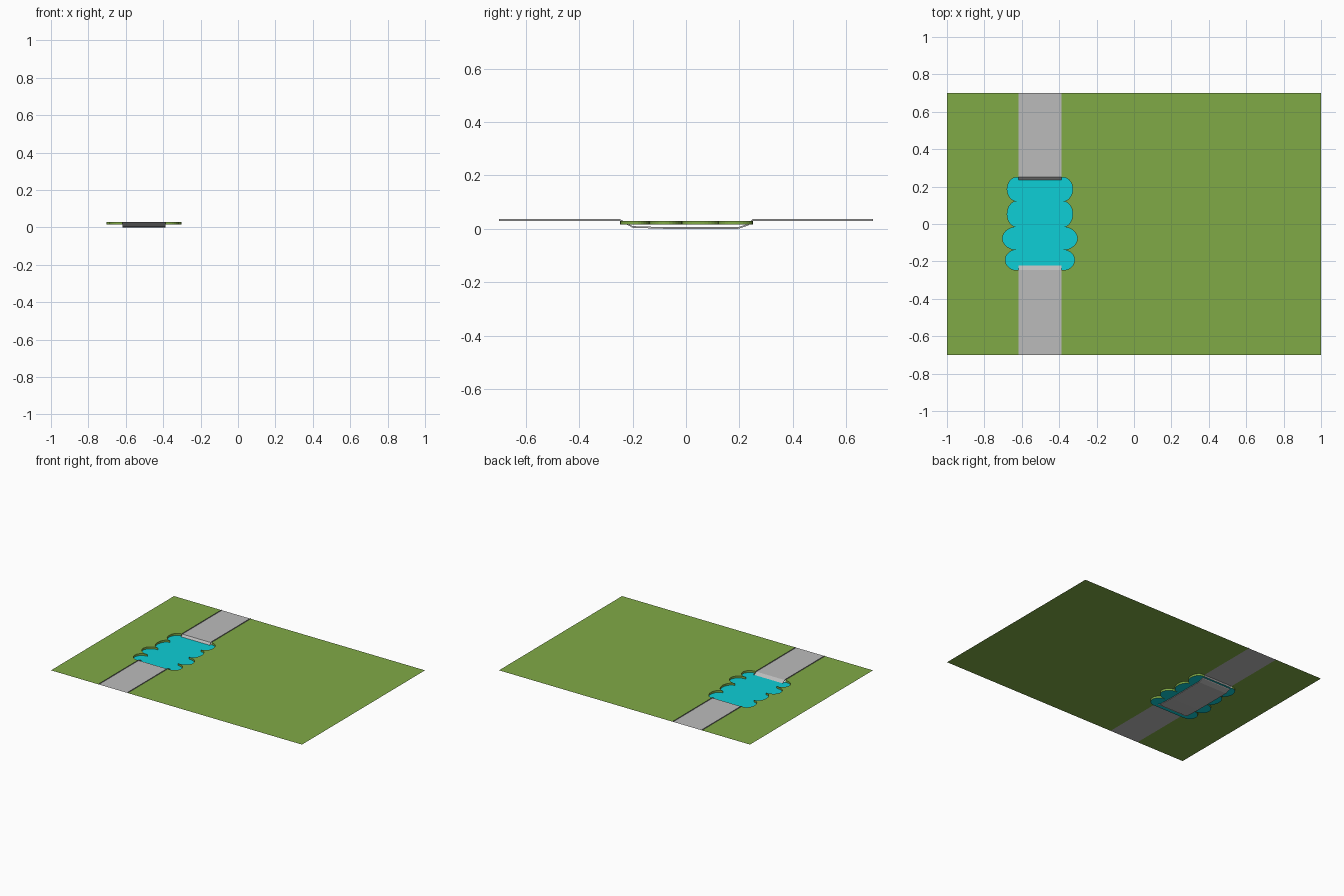
import bpy
import math

if "Cube" in bpy.data.objects:
    bpy.data.objects.remove(bpy.data.objects["Cube"])

GROUND_Z, WATER_Z, CURB = 0.030, 0.016, 0.006
CX, HALF = -0.503, 0.115          # road centre line and half width


def material(name, rgb):
    m = bpy.data.materials.new(name)
    m.diffuse_color = (*rgb, 1)
    m.use_nodes = True
    m.node_tree.nodes["Principled BSDF"].inputs["Base Color"].default_value = m.diffuse_color
    return m


GREEN = material("grass_green", (0.216, 0.402, 0.061))
GREY = material("road_grey", (0.50, 0.50, 0.50))
CYAN = material("water_cyan", (0.004, 0.62, 0.67))


def mesh_object(name, verts, faces, mat):
    me = bpy.data.meshes.new(name)
    me.from_pydata(verts, [], faces)
    me.materials.append(mat)
    me.update()
    ob = bpy.data.objects.new(name, me)
    bpy.context.collection.objects.link(ob)
    return ob


# Pond bank: four rounded bays per side, (top y, bottom y, reach from road centre)
BAYS = [(0.250, 0.122, 0.175), (0.122, -0.016, 0.175),
        (-0.016, -0.138, 0.200), (-0.138, -0.247, 0.185)]


def bank(side):
    pts = [(CX + side * HALF, BAYS[0][0])]
    steps = 14
    base = 0.123
    for top, bottom, reach in BAYS:
        mid, h = (top + bottom) / 2, (top - bottom) / 2
        for i in range(1, steps):
            a = math.pi * i / steps
            pts.append((CX + side * (base + (reach - base) * math.sin(a)),
                        mid + h * math.cos(a)))
        pts.append((CX + side * base, bottom))
    pts[-1] = (CX + side * HALF, BAYS[-1][1])
    return pts


for side, label, edge_x in ((-1, "left", -1.0), (1, "right", 1.0)):
    pts = bank(side)
    road_x = CX + side * HALF

    # Grass sheet with the bays cut from its road edge
    outline = [(road_x, 0.7)] + pts + [(road_x, -0.7), (edge_x, -0.7), (edge_x, 0.7)]
    if side < 0:
        outline.reverse()
    mesh_object(label + "_grass", [(x, y, GROUND_Z) for x, y in outline],
                [list(range(len(outline)))], GREEN)

    # Bank wall dropping to the water
    n = len(pts)
    verts = [(x, y, GROUND_Z) for x, y in pts] + [(x, y, WATER_Z) for x, y in pts]
    faces = [(i, i + 1, n + i + 1, n + i) for i in range(n - 1)]
    if side > 0:
        faces = [f[::-1] for f in faces]
    mesh_object(label + "_bank", verts, faces, GREEN)

# Water surface
outline = bank(-1) + bank(1)[::-1]
mesh_object("water", [(x, y, WATER_Z) for x, y in outline],
            [list(range(len(outline)))], CYAN)

# Road sheet dipping under the water, with thin upright curbs
PROFILE = [(-0.7, GROUND_Z), (-0.247, GROUND_Z), (-0.20, 0.004), (-0.08, 0.0),
           (0.195, 0.0), (0.232, 0.012), (0.25, GROUND_Z), (0.7, GROUND_Z)]
n = len(PROFILE)
verts = [(CX + s * HALF, y, z) for s in (-1, 1) for y, z in PROFILE]
mesh_object("road", verts, [(i, n + i, n + i + 1, i + 1) for i in range(n - 1)], GREY)

for side, label in ((-1, "left"), (1, "right")):
    verts = [(CX + side * HALF, y, z + dz) for dz in (0, CURB) for y, z in PROFILE]
    faces = [(i, i + 1, n + i + 1, n + i) for i in range(n - 1)]
    if side < 0:
        faces = [f[::-1] for f in faces]
    mesh_object(label + "_curb", verts, faces, GREY)
